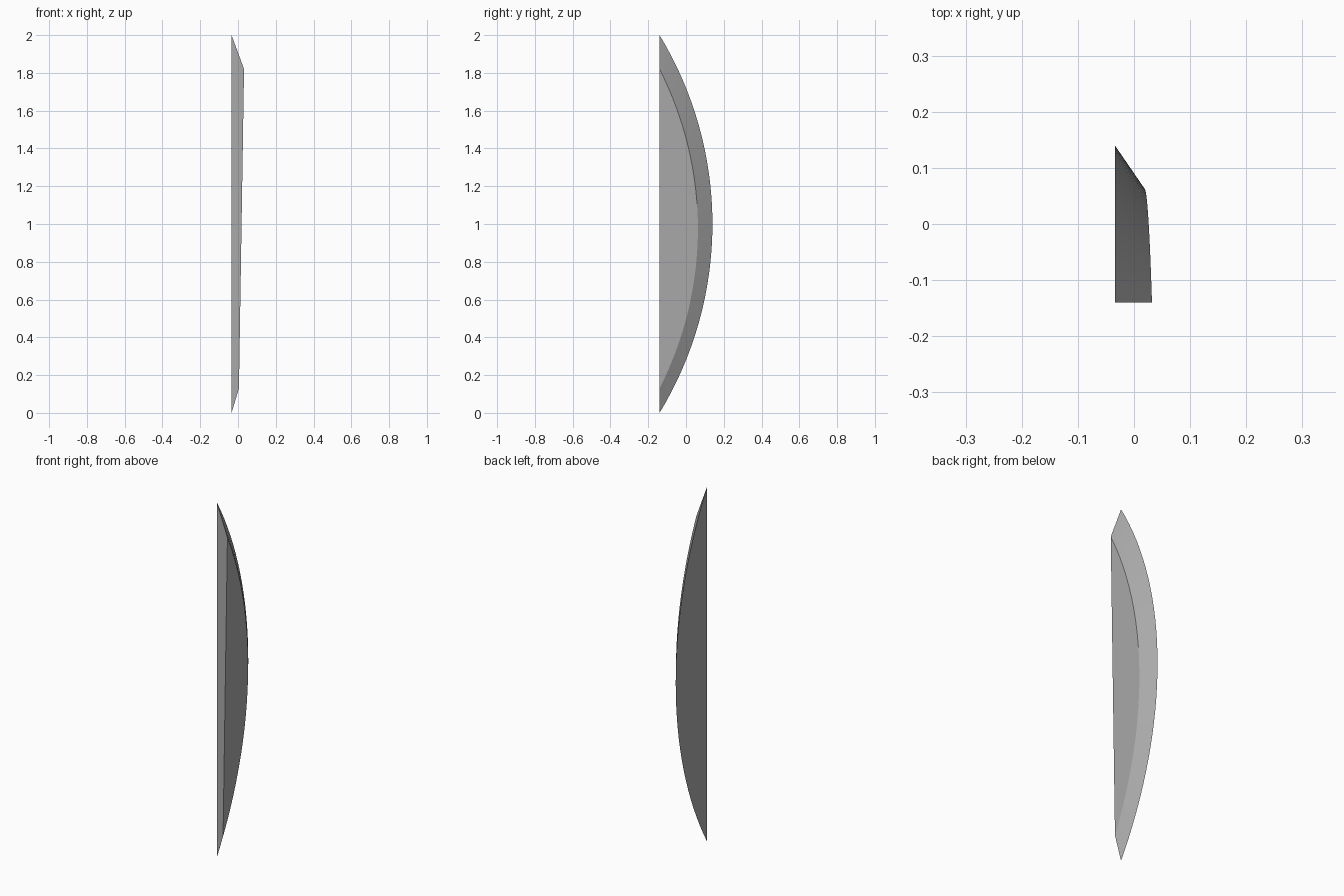
import bpy, bmesh, math

if "Cube" in bpy.data.objects:
    bpy.data.objects.remove(bpy.data.objects["Cube"])

# Plain grey material
grey = bpy.data.materials.new("grey")
grey.use_nodes = True
colour = (0.4, 0.4, 0.4, 1)
grey.diffuse_color = colour
grey.node_tree.nodes["Principled BSDF"].inputs["Base Color"].default_value = colour

FRONT, STEPS = -0.14, 32


def bow(low, high, depth):
    """Points (y, z) on a circular arc bulging backwards from the front edge."""
    half = (high - low) / 2
    radius = (half ** 2 + depth ** 2) / (2 * depth)
    sweep = math.asin(half / radius)
    points = []
    for i in range(STEPS + 1):
        a = sweep * (2 * i / STEPS - 1)
        points.append((FRONT + depth - radius * (1 - math.cos(a)),
                       (low + high) / 2 + radius * math.sin(a)))
    return points


# Bow-shaped panel: flat base, sloping rim and a slightly tilted raised face
bm = bmesh.new()
base = [bm.verts.new((-0.034, y, z)) for y, z in bow(0, 2, 0.28)]
raised = [bm.verts.new((0.005 + 0.016 * (z - 0.13), y, z))
          for y, z in bow(0.13, 1.82, 0.203)]
bm.faces.new(base)
bm.faces.new(raised)
for i in range(STEPS):
    bm.faces.new((base[i], base[i + 1], raised[i + 1], raised[i]))
bm.faces.new((base[0], raised[0], raised[-1], base[-1]))
bmesh.ops.recalc_face_normals(bm, faces=bm.faces)

mesh = bpy.data.meshes.new("curved_panel")
bm.to_mesh(mesh)
bm.free()
mesh.materials.append(grey)
panel = bpy.data.objects.new("curved_panel", mesh)
bpy.context.collection.objects.link(panel)

# Smooth rim with crisp borders
bpy.context.view_layer.objects.active = panel
panel.select_set(True)
bpy.ops.object.shade_smooth_by_angle(angle=math.radians(20))
